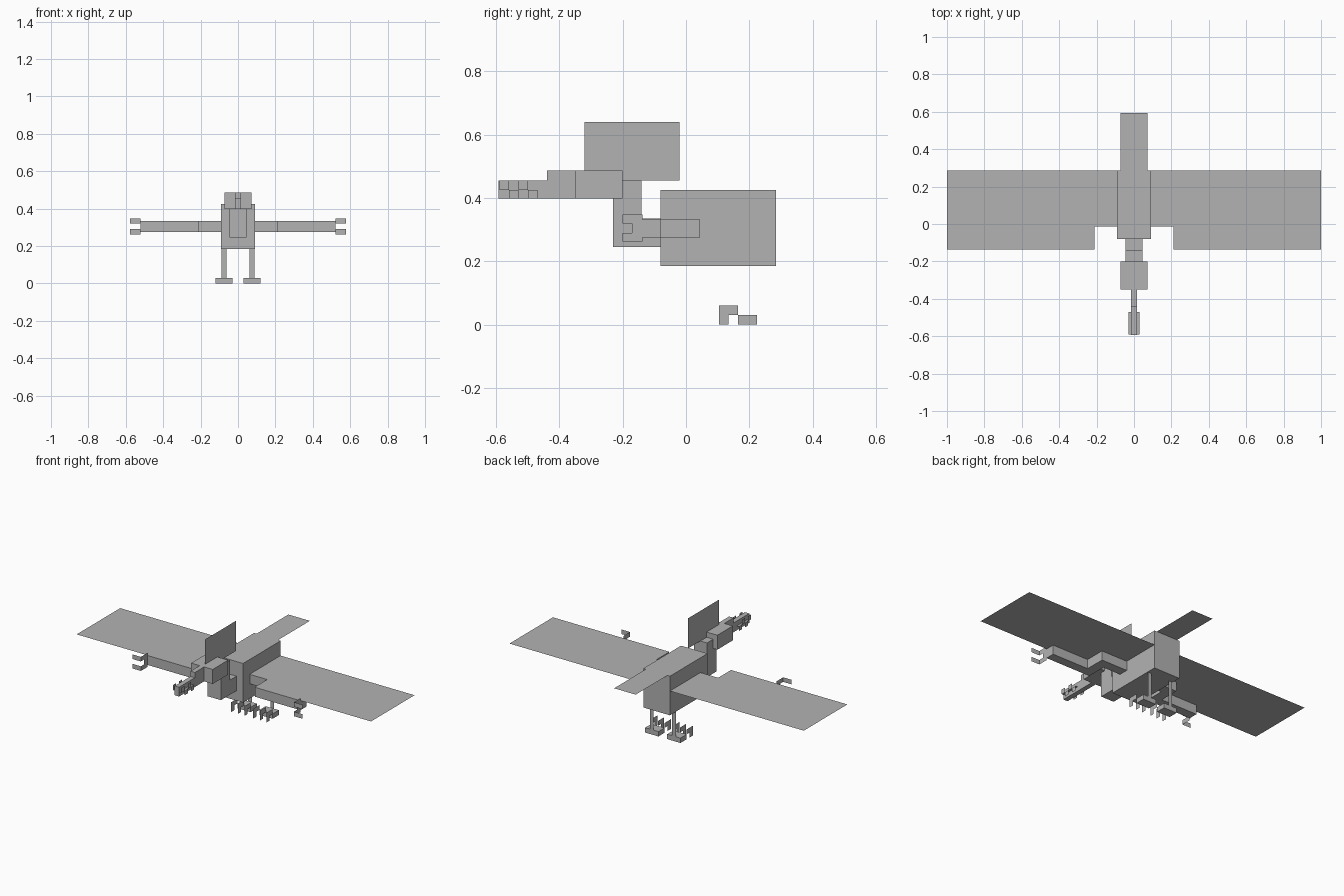
import bpy, bmesh
from itertools import product

cube = bpy.data.objects.get("Cube")
if cube:
    bpy.data.objects.remove(cube, do_unlink=True)

grey = bpy.data.materials.new("plain_grey")
grey.use_nodes = True
colour = (0.45, 0.45, 0.45, 1)
grey.diffuse_color = colour
grey.node_tree.nodes["Principled BSDF"].inputs["Base Color"].default_value = colour


def build(name, *parts):
    """Join blocks given as x, y, z ranges; a range of zero length gives a flat plate."""
    bm = bmesh.new()
    for ranges in parts:
        flat = [i for i in range(3) if ranges[i][0] == ranges[i][1]]
        if flat:
            a, b = [i for i in range(3) if i != flat[0]]
            verts = []
            for i, j in ((0, 0), (1, 0), (1, 1), (0, 1)):
                p = [r[0] for r in ranges]
                p[a], p[b] = ranges[a][i], ranges[b][j]
                verts.append(bm.verts.new(p))
            bm.faces.new(verts)
        else:
            verts = [bm.verts.new(p) for p in product(*ranges)]
            bmesh.ops.convex_hull(bm, input=verts)
    bmesh.ops.dissolve_limit(bm, angle_limit=0.01, verts=bm.verts, edges=bm.edges)
    mesh = bpy.data.meshes.new(name)
    bm.to_mesh(mesh)
    bm.free()
    mesh.materials.append(grey)
    obj = bpy.data.objects.new(name, mesh)
    bpy.context.collection.objects.link(obj)
    return obj


def build_pair(name, *parts):
    """Build the +x side and its mirror image."""
    build("left_" + name, *parts)
    build("right_" + name, *[(tuple(sorted((-x[0], -x[1]))), y, z) for x, y, z in parts])


# Body, neck and head
build("body", ((-.09, .09), (-.08, .285), (.185, .425)))
build("lower_neck", ((-.045, .045), (-.23, -.08), (.245, .335)))
build("upper_neck", ((-.045, .045), (-.23, -.14), (.335, .455)))
build("head", ((-.073, .073), (-.35, -.2), (.398, .487)))
build("beak_base", ((-.015, .015), (-.44, -.35), (.398, .487)))
build("beak_tip", ((-.015, .015), (-.593, -.44), (.398, .455)))

# Flat crest and tail
build("crest", ((0, 0), (-.32, -.02), (.455, .64)))
build("tail", ((-.073, .073), (.285, .593), (.425, .425)))

# Teeth along both sides of the beak
step = .03
teeth = [((.015, .03), (-.59, -.47), (.425, .425))]
for i in range(4):
    y = -.59 + i * step
    z = (.398, .425) if i % 2 else (.425, .455)
    teeth.append(((.03, .03), (y, y + step), z))
build_pair("teeth", *teeth)

# Wings with a notch beside the body
build_pair("wing",
           ((.21, 1), (-.137, .285), (.334, .334)),
           ((.09, .21), (-.012, .285), (.334, .334)))

# Arms: shoulder, elbow and forearm
height = (.275, .333)
build_pair("upper_arm", ((.09, .21), (-.014, .045), height))
build_pair("elbow", ((.21, .27), (-.137, .045), height))
build_pair("forearm", ((.27, .52), (-.137, -.08), height))

# Hand claws: forked plate with two outward tips
claw = [((.52, .52), (-.17, -.137), (.262, .348))]
for z in ((.262, .29), (.32, .348)):
    claw.append(((.52, .52), (-.2, -.17), z))
    claw.append(((.52, .577), (-.2, -.2), z))
build_pair("hand_claw", *claw)

# Legs, feet and hooked toe claws
build_pair("leg", ((.062, .088), (.225, .225), (.03, .185)))
build_pair("foot", ((.03, .12), (.165, .225), (0, .03)))
toes = []
for x in (.03, .075, .12):
    toes.append(((x, x), (.105, .165), (.03, .06)))
    toes.append(((x, x), (.105, .135), (0, .03)))
build_pair("toe_claws", *toes)
